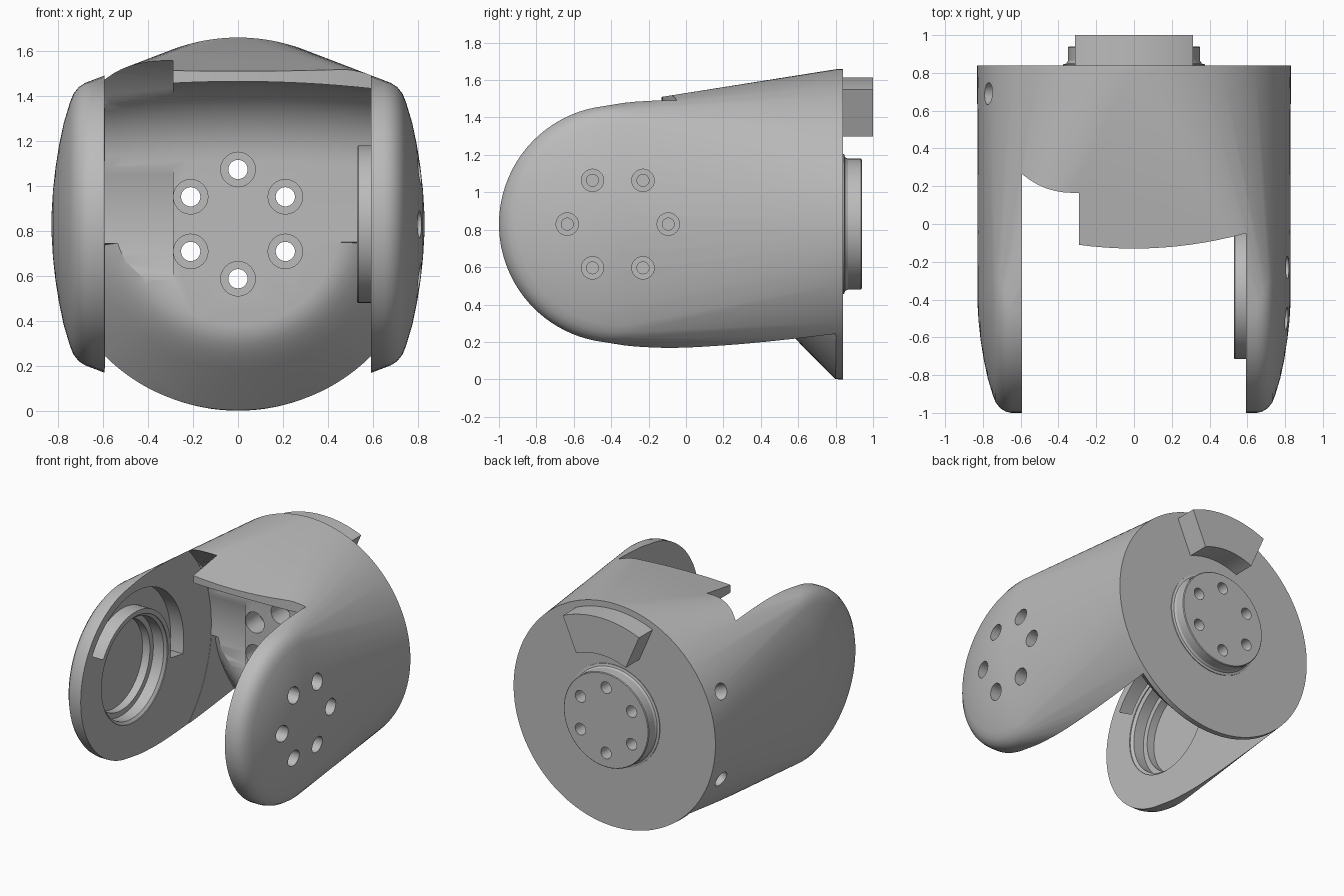
import bpy, bmesh, math
from mathutils import Matrix, Vector

if "Cube" in bpy.data.objects:
    bpy.data.objects.remove(bpy.data.objects["Cube"])

R, BACK, ZC = 0.83, 0.84, 0.83          # rear disc
PIVOT_Y, ARM_R, INNER = -0.365, 0.635, 0.592  # fork pivot and arm inner face

grey = bpy.data.materials.new("cast_grey")
grey.use_nodes = True
grey.diffuse_color = (0.5, 0.5, 0.5, 1)
grey.node_tree.nodes["Principled BSDF"].inputs["Base Color"].default_value = (0.5, 0.5, 0.5, 1)


def frame(origin, x, y, z):
    m = Matrix((x, y, z)).transposed().to_4x4()
    return Matrix.Translation(origin) @ m


# local height runs along world x at the fork pivot, or along world y at the disc centre
PIVOT = frame((0, PIVOT_Y, ZC), (0, 1, 0), (0, 0, 1), (1, 0, 0))
DISC = frame((0, 0, ZC), (1, 0, 0), (0, 0, 1), (0, 1, 0))


def loft(bm, rings):
    """Skin a list of equal-length point rings and cap both ends."""
    rings = [[bm.verts.new(p) for p in ring] for ring in rings]
    for a, b in zip(rings, rings[1:]):
        for i in range(len(a)):
            j = (i + 1) % len(a)
            bm.faces.new((a[i], a[j], b[j], b[i]))
    bm.faces.new(rings[0][::-1])
    bm.faces.new(rings[-1])


def lathe(bm, profile, m, steps=64):
    """Revolve (radius, height) points about the local z axis of m."""
    turn = [2 * math.pi * i / steps for i in range(steps)]
    loft(bm, [[m @ Vector((r * math.cos(t), r * math.sin(t), h)) for t in turn]
              for r, h in profile])


def sector(bm, r0, r1, a0, a1, h0, h1, m, steps=32):
    """Thick arc between two radii, two angles in degrees and two heights."""
    angles = [math.radians(a0 + (a1 - a0) * i / steps) for i in range(steps + 1)]
    outline = [(r1, t) for t in angles] + [(r0, t) for t in reversed(angles)]
    loft(bm, [[m @ Vector((r * math.cos(t), r * math.sin(t), h)) for r, t in outline]
              for h in (h0, h1)])


def hexagon(radius, start):
    return [(radius * math.cos(math.radians(start + 60 * i)),
             radius * math.sin(math.radians(start + 60 * i))) for i in range(6)]


def make(name, bm):
    bmesh.ops.recalc_face_normals(bm, faces=bm.faces)
    mesh = bpy.data.meshes.new(name)
    bm.to_mesh(mesh)
    bm.free()
    mesh.materials.append(grey)
    ob = bpy.data.objects.new(name, mesh)
    bpy.context.collection.objects.link(ob)
    return ob


def combine(target, tool, operation="DIFFERENCE"):
    mod = target.modifiers.new(tool.name, "BOOLEAN")
    mod.operation, mod.solver, mod.object = operation, "EXACT", tool
    bpy.context.view_layer.objects.active = target
    bpy.ops.object.modifier_apply(modifier=mod.name)
    bpy.data.objects.remove(tool)


# Outer shell: hull around the two domed fork ends and the rear disc
dome = [(0.05, 0.829), (0.15, 0.823), (0.25, 0.812), (0.35, 0.796), (0.45, 0.775),
        (0.54, 0.748), (0.58, 0.732), (0.61, 0.708), (0.628, 0.68), (ARM_R, 0.65)]
bm = bmesh.new()
lathe(bm, dome + [(r, -x) for r, x in reversed(dome)], PIVOT, 96)
lathe(bm, [(R, 0.815), (R, BACK)], DISC, 128)
hull = bmesh.ops.convex_hull(bm, input=bm.verts)
spare = {g for g in hull["geom_interior"] + hull["geom_unused"] if isinstance(g, bmesh.types.BMVert)}
bmesh.ops.delete(bm, geom=[v for v in spare if v.is_valid], context="VERTS")
skin = {g for g in hull["geom"] if isinstance(g, bmesh.types.BMFace) and g.is_valid}
bmesh.ops.delete(bm, geom=[f for f in bm.faces if f not in skin], context="FACES")
bmesh.ops.dissolve_limit(bm, angle_limit=0.0005, verts=bm.verts, edges=bm.edges)
body = make("fork_body", bm)

# Space between the arms: hood with a curved lip, filleted into the rear wall
rings = []
for i in range(17):
    x = INNER * (i / 8 - 1)
    lip, under = -0.13 + 0.23 * x * x, 1.465 - 0.09 * x * x
    ring = [(-1.5, -0.5), (-1.5, 2), (lip, 2), (lip, under)]
    for k in range(13):
        t = math.pi / 2 * k / 12
        ring.append((0.148 + 0.35 * math.sin(t), under - 0.35 + 0.35 * math.cos(t)))
    ring += [(0.498, 0.75), (0.805, 0.7), (0.805, -0.5)]
    rings.append([(x, y, z) for y, z in ring])
bm = bmesh.new()
loft(bm, rings)
gap = make("gap_cutter", bm)

# Rear wall stays as a rounded cone in front of the disc
bm = bmesh.new()
lathe(bm, [(0.45, 0.5), (0.49, 0.506), (0.53, 0.523), (0.57, 0.55), (0.61, 0.583),
           (0.65, 0.62), (0.845, 0.815), (0.9, 0.9)], DISC, 96)
combine(gap, make("rear_wall_cone", bm))
combine(body, gap)

# Round clearance notch beside the right arm
bm = bmesh.new()
lathe(bm, [(0.9, -0.594), (0.9, -0.29)], PIVOT, 128)
combine(body, make("notch_cutter", bm))

# Pivot boss on the left arm, hub and stop block on the rear disc
bm = bmesh.new()
lathe(bm, [(0.35, 0.65), (0.35, 0.535), (0.345, 0.53)], PIVOT)
combine(body, make("pivot_boss", bm), "UNION")
bm = bmesh.new()
lathe(bm, [(0.375, 0.8), (0.375, 0.845), (0.358, 0.85), (0.35, 0.865), (0.35, 0.935), (0.345, 0.94)], DISC)
combine(body, make("rear_hub", bm), "UNION")
bm = bmesh.new()
sector(bm, 0.51, 0.785, 66.5, 113.5, 0.8, 1.0, DISC)
corners = [e for e in bm.edges if abs(e.verts[0].co.y - e.verts[1].co.y) > 0.1
           and e.calc_face_angle(0) > 1]
bmesh.ops.bevel(bm, geom=corners, offset=0.03, segments=4, affect="EDGES", profile=0.5)
combine(body, make("stop_block", bm), "UNION")

# Stepped socket and curved stop slot inside the right arm
bm = bmesh.new()
lathe(bm, [(0.39, -0.5), (0.39, -0.6), (0.37, -0.615), (0.37, -0.7), (0.33, -0.7), (0.33, -0.76)], PIVOT)
sector(bm, 0.425, 0.575, -10, 150, -0.7, -0.5, PIVOT)
combine(body, make("socket_cutter", bm))

# Counterbored bolt circles through the left arm and the rear wall
bm = bmesh.new()
for a, b in hexagon(0.27, 0):
    lathe(bm, [(0.032, 0.45), (0.032, 0.66), (0.06, 0.66), (0.06, 0.9)],
          PIVOT @ Matrix.Translation((a, b, 0)), 24)
for a, b in hexagon(0.243, 30):
    lathe(bm, [(0.077, 0.2), (0.077, 0.66), (0.043, 0.66), (0.043, 1.05)],
          DISC @ Matrix.Translation((a, b, 0)), 24)
# Radial fixing holes in the right flank
for side in (-1, 1):
    out = Vector((-math.cos(0.4), 0, side * math.sin(0.4)))
    m = Matrix.Translation((0, 0.69, ZC)) @ out.to_track_quat("Z", "Y").to_matrix().to_4x4()
    lathe(bm, [(0.03, 0.6), (0.03, 0.7), (0.058, 0.7), (0.058, 0.95)], m, 24)
combine(body, make("bolt_hole_cutter", bm))

bpy.ops.object.select_all(action="DESELECT")
body.select_set(True)
bpy.context.view_layer.objects.active = body
bpy.ops.object.shade_smooth_by_angle(angle=math.radians(28))
